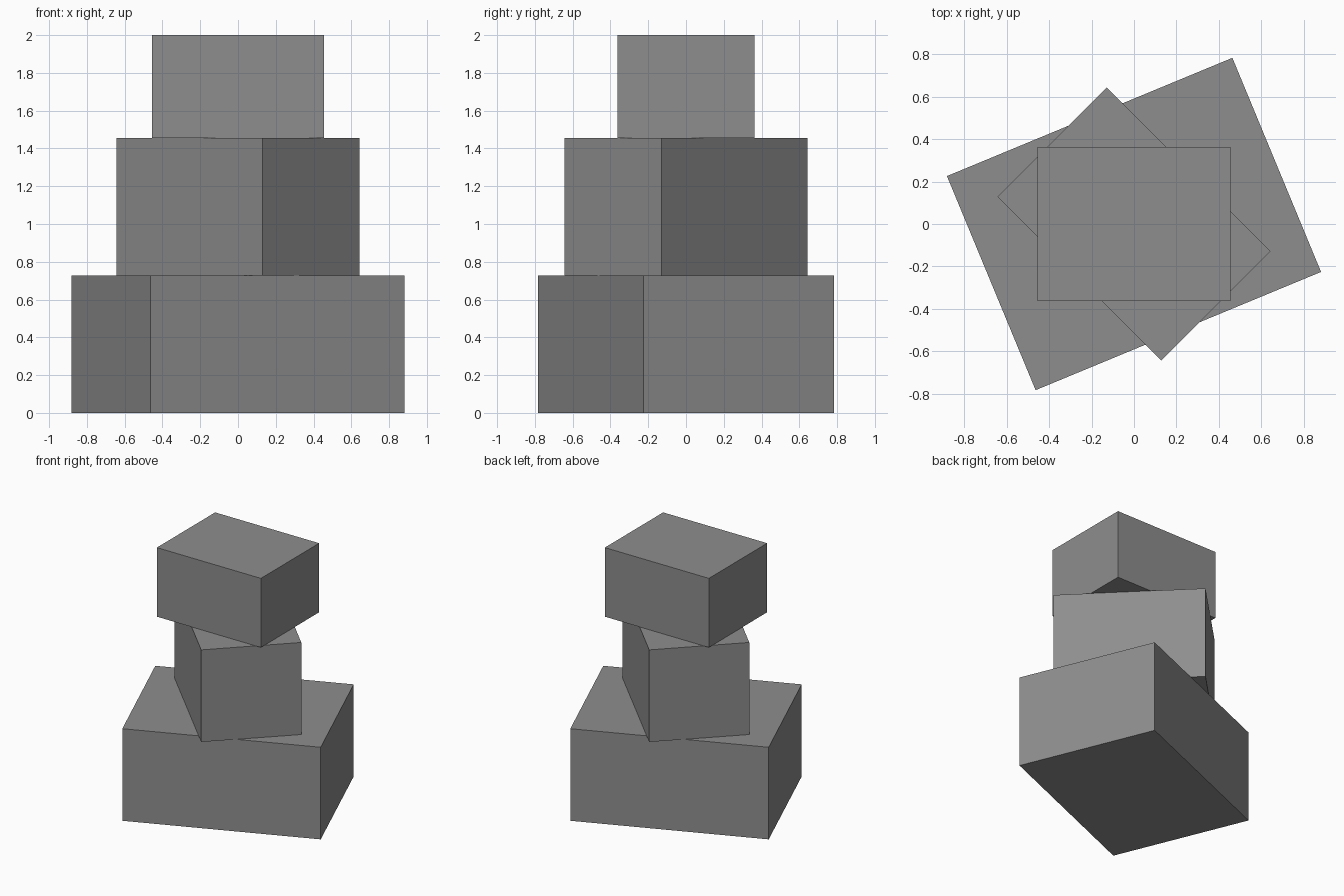
import bpy
import math

if "Cube" in bpy.data.objects:
    bpy.data.objects.remove(bpy.data.objects["Cube"])

U = 2 / 11  # module: the stack is 11 units tall

stone = bpy.data.materials.new("stone_grey")
stone.diffuse_color = (0.27, 0.27, 0.27, 1)
stone.use_nodes = True
stone.node_tree.nodes["Principled BSDF"].inputs["Base Color"].default_value = stone.diffuse_color


def block(name, size, base, turn):
    """Box of size (in units) resting at height base, turned about z."""
    x, y, z = (s * U for s in size)
    bpy.ops.mesh.primitive_cube_add(size=1, location=(0, 0, base * U + z / 2))
    ob = bpy.context.object
    ob.name = name
    ob.scale = (x, y, z)
    ob.rotation_euler.z = math.radians(turn)
    ob.data.materials.append(stone)


# Three stacked blocks, each turned differently
block("bottom_block", (8, 6, 4), 0, 22.5)
block("middle_block", (6, 4, 4), 4, -45)
block("top_block", (5, 4, 3), 8, 0)
